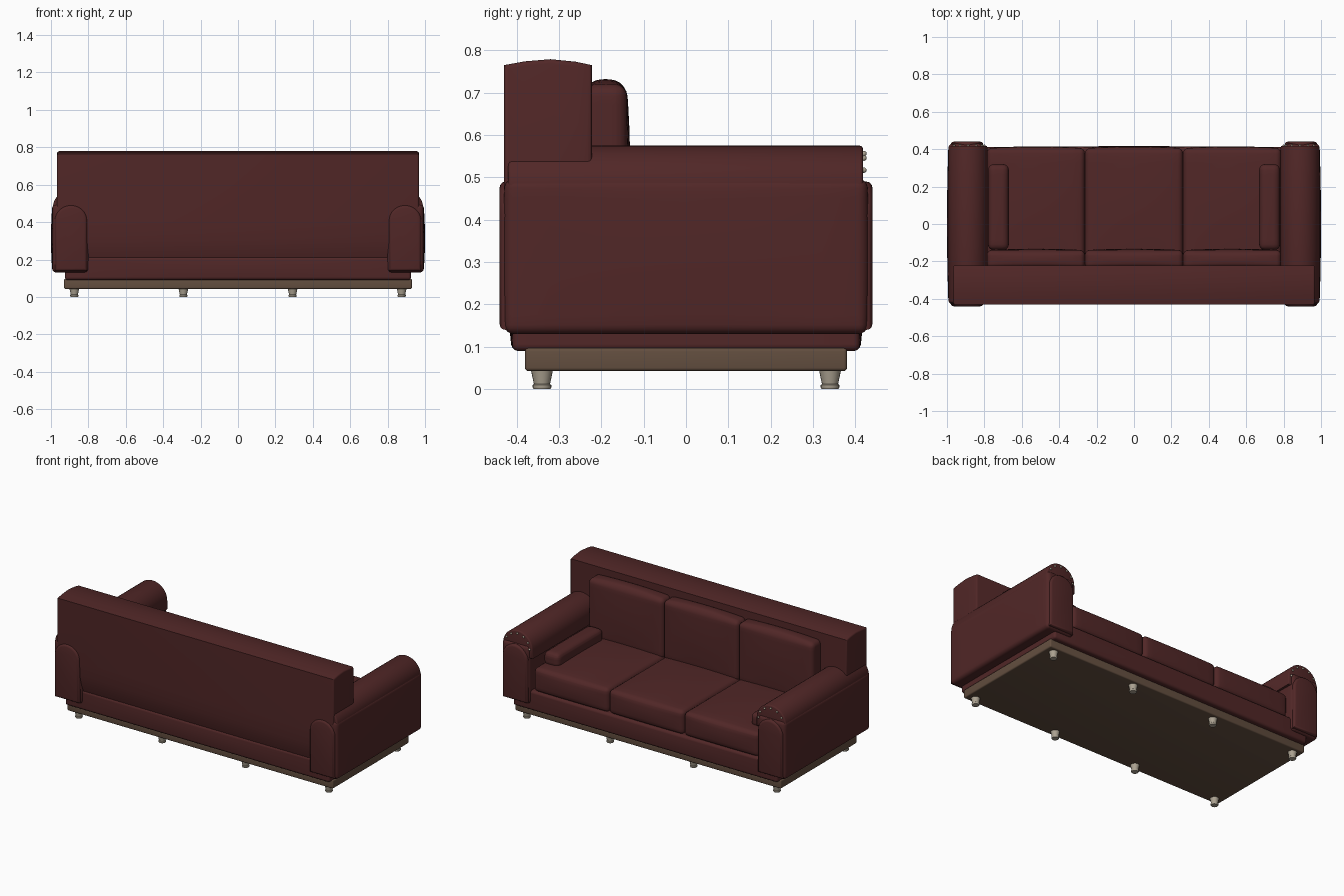
import bpy, bmesh, math
from mathutils import Vector, Matrix

if "Cube" in bpy.data.objects:
    bpy.data.objects.remove(bpy.data.objects["Cube"])


def material(name, rgb):
    m = bpy.data.materials.new(name)
    m.use_nodes = True
    color = (*rgb, 1)
    m.diffuse_color = color
    m.node_tree.nodes["Principled BSDF"].inputs["Base Color"].default_value = color
    return m


leather = material("oxblood leather", (0.082, 0.02, 0.02))
wood = material("brown wood", (0.125, 0.077, 0.05))
metal = material("pale metal", (0.42, 0.37, 0.29))


def finish(name, bm, mat):
    bmesh.ops.recalc_face_normals(bm, faces=bm.faces)
    mesh = bpy.data.meshes.new(name)
    bm.to_mesh(mesh)
    bm.free()
    mesh.materials.append(mat)
    ob = bpy.data.objects.new(name, mesh)
    bpy.context.collection.objects.link(ob)
    bpy.ops.object.select_all(action='DESELECT')
    ob.select_set(True)
    bpy.context.view_layer.objects.active = ob
    bpy.ops.object.shade_smooth_by_angle(angle=math.radians(40))
    return ob


def padded_box(name, low, high, mat, radius=0.02, bulge=(0, 0, 0)):
    """Rounded box whose faces swell outwards by the bulge amounts."""
    low, high = Vector(low), Vector(high)
    mid, half = (low + high) / 2, (high - low) / 2
    bm = bmesh.new()
    bmesh.ops.create_cube(bm, size=2)
    for v in bm.verts:
        v.co = Vector(a * b for a, b in zip(v.co, half))
    bmesh.ops.bevel(bm, geom=bm.edges[:], offset=radius, segments=4,
                    profile=0.5, affect='EDGES')
    if any(bulge):
        for axis in range(3):
            normal = Vector(1 if i == axis else 0 for i in range(3))
            for t in (-0.75, -0.5, -0.25, 0, 0.25, 0.5, 0.75):
                bmesh.ops.bisect_plane(bm, geom=bm.verts[:] + bm.edges[:] + bm.faces[:],
                                       plane_co=normal * half[axis] * t, plane_no=normal)
    for v in bm.verts:
        n = [a / b for a, b in zip(v.co, half)]
        f = [1 - c * c for c in n]
        swell = (f[1] * f[2], f[0] * f[2], f[0] * f[1])
        v.co += Vector(bulge[i] * n[i] * swell[i] for i in range(3)) + mid
    return finish(name, bm, mat)


def prism(name, points, start, end, axis, mat, radius):
    """Extrude a profile along x or y; the profile's second value is z."""
    bm = bmesh.new()
    rows = []
    for t in (start, end):
        rows.append([bm.verts.new((t, a, z) if axis == 'x' else (a, t, z))
                     for a, z in points])
    caps = [bm.faces.new(r) for r in rows]
    rim = [e for f in caps for e in f.edges]
    n = len(points)
    for i in range(n):
        j = (i + 1) % n
        bm.faces.new((rows[0][i], rows[0][j], rows[1][j], rows[1][i]))
    bmesh.ops.recalc_face_normals(bm, faces=bm.faces)
    bmesh.ops.bevel(bm, geom=rim, offset=radius, segments=3,
                    profile=0.5, affect='EDGES')
    return finish(name, bm, mat)


def arch(cx, rx, z0, z1, rz, steps=20):
    """Upright profile with an elliptical top."""
    pts = [(cx - rx, z0), (cx + rx, z0)]
    for i in range(steps + 1):
        a = math.pi * i / steps
        pts.append((cx + rx * math.cos(a), z1 + rz * math.sin(a)))
    return pts


# Wooden plinth and upholstered rail
padded_box("plinth", (-0.93, -0.38, 0.043), (0.93, 0.38, 0.097), wood, 0.008)
padded_box("seat_rail", (-0.925, -0.41, 0.09), (0.925, 0.41, 0.215), leather, 0.015,
           (0, 0.006, 0))

# Turned feet in two rows
for x in (-0.875, -0.292, 0.292, 0.875):
    for y in (-0.34, 0.34):
        bm = bmesh.new()
        rings = []
        for r, z in ((0.02, 0), (0.022, 0.004), (0.022, 0.01), (0.019, 0.012), (0.026, 0.045)):
            ring = bmesh.ops.create_circle(bm, segments=20, radius=r,
                                           matrix=Matrix.Translation((x, y, z)))
            rings.append(ring["verts"])
        for a, b in zip(rings, rings[1:]):
            for i in range(20):
                j = (i + 1) % 20
                bm.faces.new((a[i], a[j], b[j], b[i]))
        bm.faces.new(rings[0])
        bm.faces.new(rings[-1])
        finish("foot", bm, metal)

# Backrest with a crowned top and tucked-in lower back
back_profile = [(-0.405, 0.21), (-0.417, 0.25), (-0.426, 0.31), (-0.43, 0.4), (-0.43, 0.765),
                (-0.38, 0.774), (-0.32, 0.779), (-0.26, 0.773), (-0.222, 0.765), (-0.222, 0.21)]
prism("backrest", back_profile, -0.967, 0.967, 'x', leather, 0.01)

# Three seat cushions and three back cushions
for i in (-1, 0, 1):
    x0, x1 = i * 0.525 - 0.262, i * 0.525 + 0.262
    padded_box("seat_cushion", (x0, -0.23, 0.21), (x1, 0.405, 0.362), leather, 0.028,
               (0, 0.01, 0.014))
    padded_box("back_cushion", (x0, -0.24, 0.34), (x1, -0.14, 0.718), leather, 0.026,
               (0, 0.008, 0.014))

# Arms, mirrored left and right
for side in (-1, 1):
    xs = sorted((side * 0.8, side * 0.992))
    padded_box("arm_body", (xs[0], -0.428, 0.13), (xs[1], 0.428, 0.497), leather, 0.022,
               (0.008, 0.008, 0))
    prism("arm_roll", arch(side * 0.887, 0.103, 0.42, 0.475, 0.1), -0.42, 0.418,
          'y', leather, 0.008)
    for end in (-1, 1):
        prism("arm_end_panel", arch(side * 0.893, 0.086, 0.14, 0.41, 0.08),
              end * 0.4, end * 0.44, 'y', leather, 0.014)
    padded_box("side_bolster", (side * 0.725 - 0.056, -0.14, 0.345),
               (side * 0.725 + 0.056, 0.32, 0.435), leather, 0.032, (0, 0, 0.004))

    # Studs following the front of the arm roll
    for k in range(7):
        a = math.pi * k / 6
        bm = bmesh.new()
        spot = Vector((side * 0.887 + 0.086 * math.cos(a), 0.42, 0.478 + 0.078 * math.sin(a)))
        bmesh.ops.create_uvsphere(bm, u_segments=10, v_segments=6, radius=0.0065,
                                  matrix=Matrix.Translation(spot))
        finish("stud", bm, metal)
